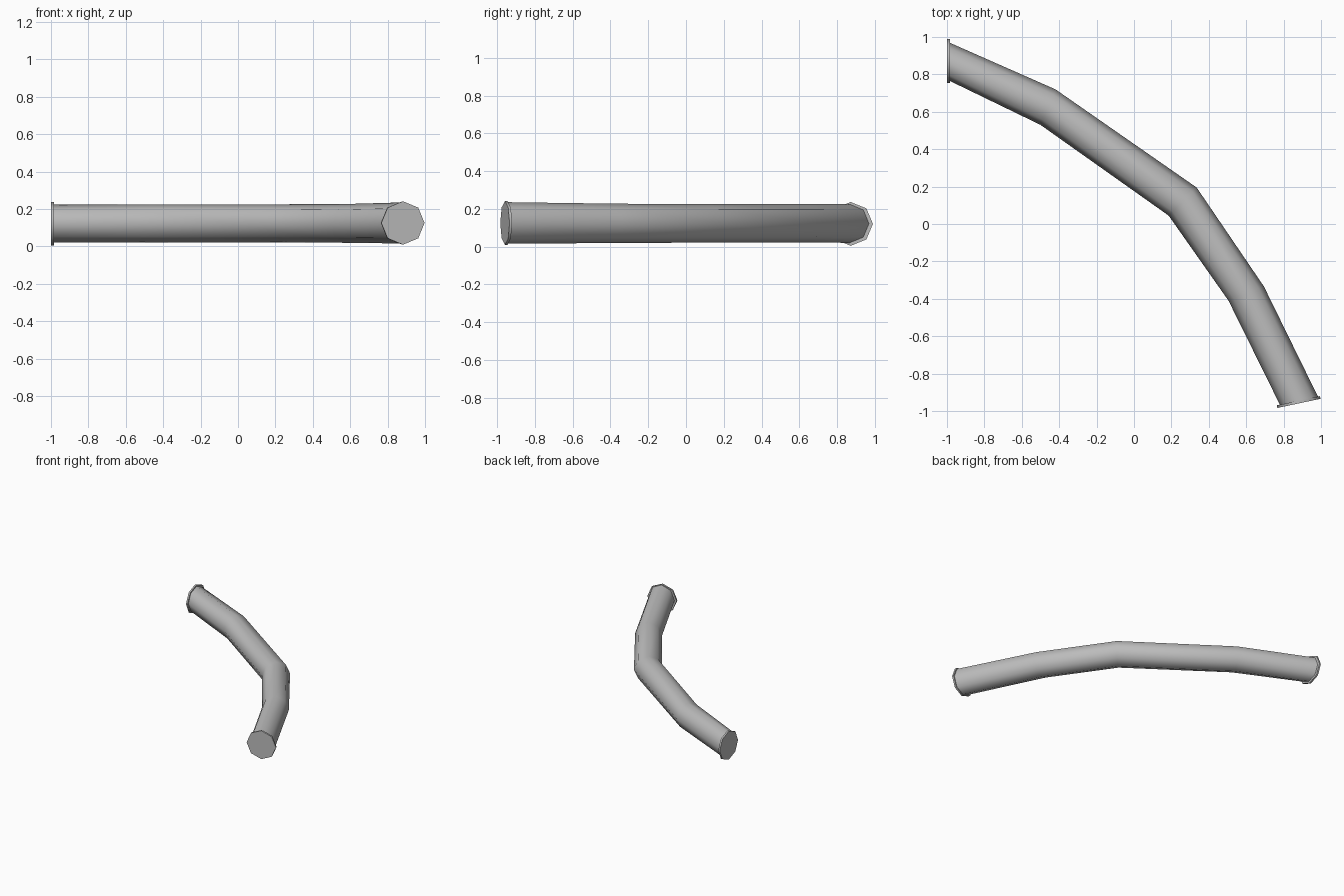
import bpy, bmesh, math
from mathutils import Vector

cube = bpy.data.objects.get("Cube")
if cube:
    bpy.data.objects.remove(cube, do_unlink=True)

grey = bpy.data.materials.new("plain grey")
grey.use_nodes = True
colour = (0.5, 0.5, 0.5, 1)
grey.diffuse_color = colour
grey.node_tree.nodes["Principled BSDF"].inputs["Base Color"].default_value = colour

SIDES = 8


def loft(name, rings, capped, sharp_angle):
    """Skin rings given as (centre, heading of the side axis in degrees, half width, half height)."""
    bm = bmesh.new()
    loops = []
    for centre, heading, width, height in rings:
        a = math.radians(heading)
        side = Vector((math.cos(a), math.sin(a), 0))
        up = Vector((0, 0, 1))
        steps = [2 * math.pi * i / SIDES for i in range(SIDES)]
        loops.append([bm.verts.new(Vector(centre) + side * math.cos(t) * width
                                   + up * math.sin(t) * height) for t in steps])
    for a, b in zip(loops, loops[1:]):
        for i in range(SIDES):
            j = (i + 1) % SIDES
            bm.faces.new((a[i], a[j], b[j], b[i]))
    if capped:
        bm.faces.new(loops[0])
        bm.faces.new(loops[-1])
    bmesh.ops.recalc_face_normals(bm, faces=bm.faces)
    mesh = bpy.data.meshes.new(name)
    bm.to_mesh(mesh)
    bm.free()
    obj = bpy.data.objects.new(name, mesh)
    bpy.context.collection.objects.link(obj)
    mesh.materials.append(grey)
    bpy.ops.object.select_all(action="DESELECT")
    obj.select_set(True)
    bpy.context.view_layer.objects.active = obj
    bpy.ops.object.shade_smooth_by_angle(angle=math.radians(sharp_angle))


# Bent pipe, mitred at each joint
loft("bent_pipe", [
    ((-0.985, 0.867, 0.122), 90, 0.102, 0.102),
    ((-0.46, 0.625, 0.123), 67, 0.103, 0.102),
    ((0.26, 0.12, 0.123), 45, 0.106, 0.102),
    ((0.6, -0.372, 0.123), 22, 0.102, 0.104),
    ((0.882, -0.945, 0.125), 12, 0.104, 0.110),
], False, 60)

# Thin end flanges
for name, centre, heading, outward in (
        ("back_flange", (-0.985, 0.872, 0.12), 90, (-0.014, 0, 0)),
        ("front_flange", (0.879, -0.945, 0.125), 12, (0.003, -0.014, 0))):
    start = Vector(centre)
    loft(name, [(start, heading, 0.118, 0.116),
                (start + Vector(outward), heading, 0.118, 0.116)], True, 60)
